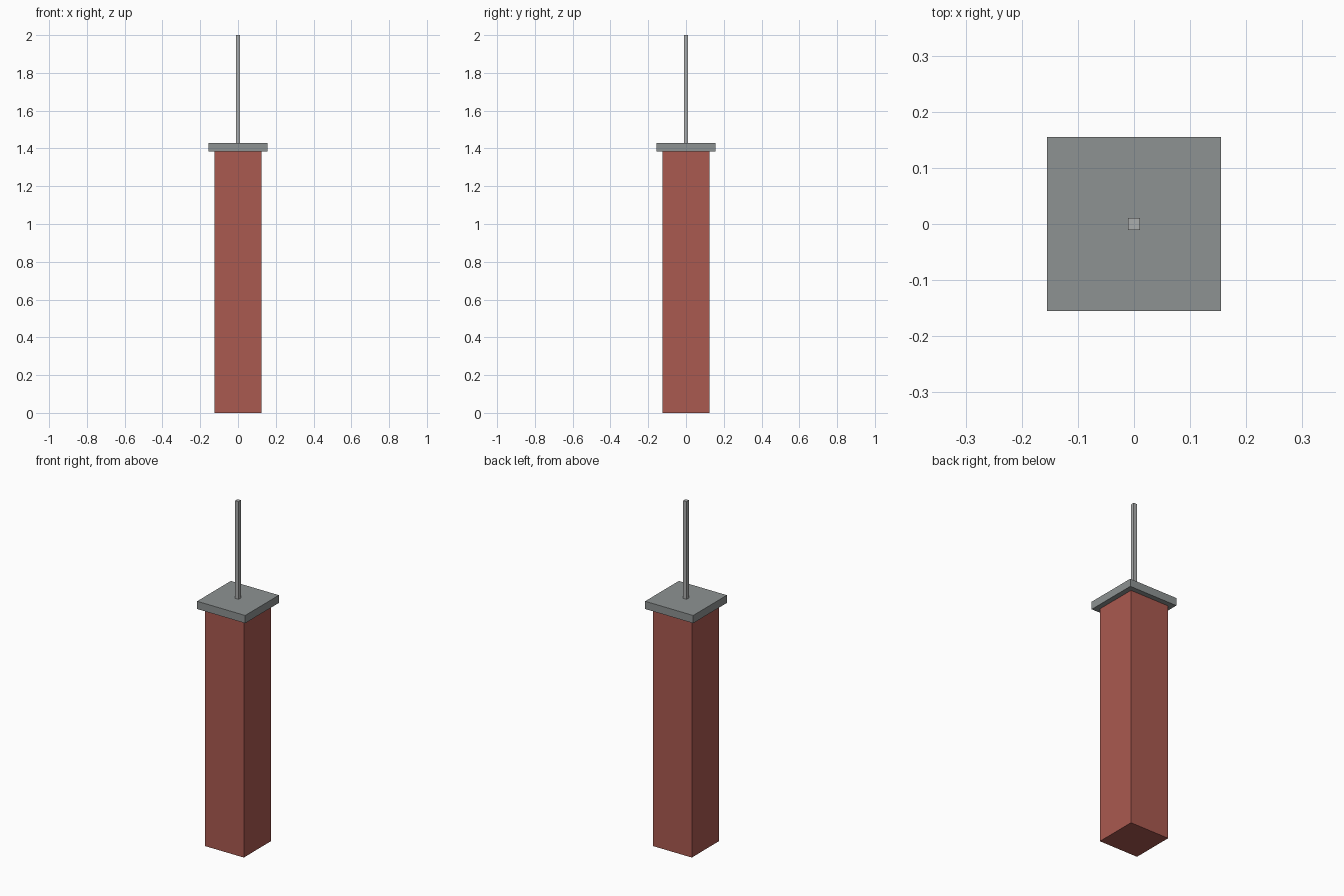
import bpy

if "Cube" in bpy.data.objects:
    bpy.data.objects.remove(bpy.data.objects["Cube"])


def material(name, rgb):
    m = bpy.data.materials.new(name)
    m.diffuse_color = (*rgb, 1.0)
    m.use_nodes = True
    m.node_tree.nodes["Principled BSDF"].inputs["Base Color"].default_value = m.diffuse_color
    return m


def box(name, half_width, z0, z1, mat):
    """Square upright block centred on the z axis."""
    bpy.ops.mesh.primitive_cube_add(size=1, location=(0, 0, (z0 + z1) / 2))
    ob = bpy.context.object
    ob.name = name
    ob.scale = (2 * half_width, 2 * half_width, z1 - z0)
    bpy.ops.object.transform_apply(location=True, rotation=False, scale=True)
    ob.data.materials.append(mat)
    return ob


brick = material("brick_red", (0.40, 0.10, 0.08))
stone = material("stone_grey", (0.27, 0.29, 0.29))
metal = material("metal_grey", (0.41, 0.42, 0.42))

# Brick stack, overhanging cap slab, thin mast
box("chimney_stack", 0.125, 0.0, 1.385, brick)
box("cap_slab", 0.155, 1.385, 1.43, stone)
box("mast", 0.0105, 1.43, 2.0, metal)
